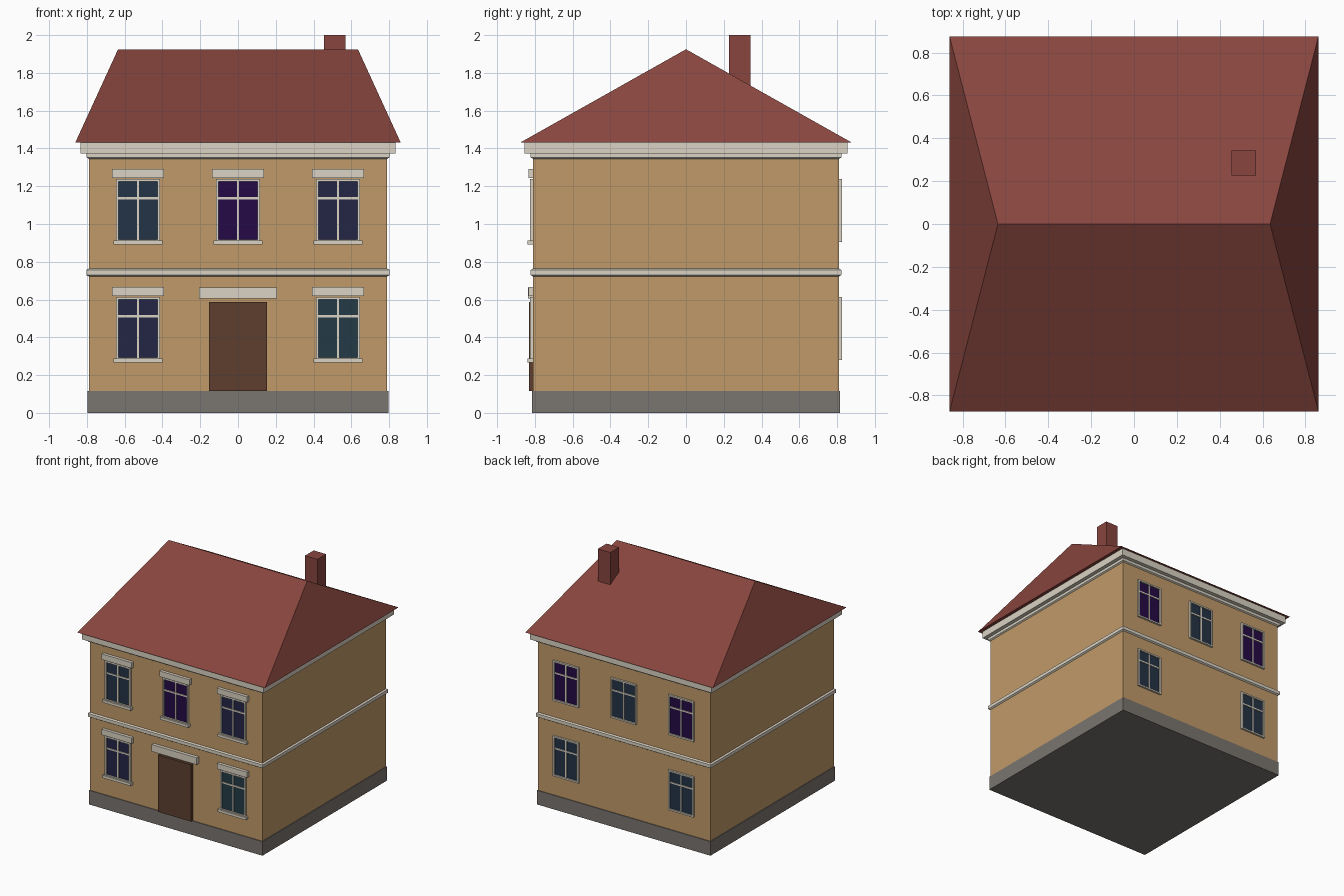
import bpy, bmesh

if "Cube" in bpy.data.objects:
    bpy.data.objects.remove(bpy.data.objects["Cube"])

WX, WY = 0.79, 0.81          # wall half sizes


def material(name, hex_value):
    """Flat colour given as sRGB hex, stored as linear."""
    m = bpy.data.materials.new(name)
    rgb = [((hex_value >> s) & 255) / 255 for s in (16, 8, 0)]
    m.diffuse_color = [c / 12.92 if c <= 0.04045 else ((c + 0.055) / 1.055) ** 2.4 for c in rgb] + [1]
    m.use_nodes = True
    m.node_tree.nodes["Principled BSDF"].inputs["Base Color"].default_value = m.diffuse_color
    return m


WALL = material("ochre plaster", 0xC09A69)
PLINTH = material("grey stone", 0x7A7570)
TRIM = material("pale trim", 0xDAD3C4)
ROOF = material("red roof", 0x88453E)
DOOR = material("brown door", 0x5D3F2F)
BLUE = material("blue glass", 0x243446)
PURPLE = material("purple glass", 0x250A47)
NAVY = material("navy glass", 0x242646)
TEAL = material("teal glass", 0x243A46)


def finish(name, bm, mat):
    bmesh.ops.recalc_face_normals(bm, faces=bm.faces)
    me = bpy.data.meshes.new(name)
    bm.to_mesh(me)
    bm.free()
    me.materials.append(mat)
    bpy.context.collection.objects.link(bpy.data.objects.new(name, me))


def add_box(bm, x, y, z):
    """Box from three (min, max) ranges."""
    for v in bmesh.ops.create_cube(bm, size=1)["verts"]:
        v.co = [r[0] + (r[1] - r[0]) * (c + 0.5) for r, c in zip((x, y, z), v.co)]


def boxes(name, mat, *ranges):
    bm = bmesh.new()
    for r in ranges:
        add_box(bm, *r)
    finish(name, bm, mat)


def rings(name, mat, sections):
    """Stack of rectangles (half x, half y, z) joined into a closed solid."""
    bm = bmesh.new()
    loops = [[bm.verts.new((sx * hx, sy * hy, z)) for sx, sy in ((-1, -1), (1, -1), (1, 1), (-1, 1))]
             for hx, hy, z in sections]
    for a, b in zip(loops, loops[1:]):
        for i in range(4):
            j = (i + 1) % 4
            bm.faces.new((a[i], a[j], b[j], b[i]))
    bm.faces.new(loops[0])
    bm.faces.new(loops[-1])
    bmesh.ops.remove_doubles(bm, verts=bm.verts, dist=1e-5)
    finish(name, bm, mat)


def band(name, mat, profile):
    rings(name, mat, [(WX + o, WY + o, z) for o, z in profile])


# body, stone base and mouldings
band("plinth", PLINTH, [(0.006, 0), (0.006, 0.117)])
band("walls", WALL, [(0, 0.117), (0, 1.36)])
band("string_course", TRIM, [(0, 0.722), (0.013, 0.73), (0.013, 0.757), (0, 0.764)])
band("cornice", TRIM, [(0, 1.345), (0.012, 1.352), (0.012, 1.374), (0.044, 1.374), (0.044, 1.432)])

# hipped roof with a ridge along x
rings("roof", ROOF, [(0.861, 0.876, 1.432), (0.635, 0, 1.925)])
boxes("chimney", ROOF, ((0.455, 0.57), (0.227, 0.342), (1.55, 2.0)))


def window(name, cx, z0, side, glass):
    """Window on the front (side -1) or back (side 1); z0 is the frame bottom."""
    def depth(d0, d1):
        return tuple(sorted((side * (WY + d0), side * (WY + d1))))
    h, w, t = 0.333, 0.117, 0.013
    z1, d = z0 + h, depth(-0.01, 0.016)
    boxes(name + "_glass", glass,
          ((cx - w + 0.005, cx + w - 0.005), depth(-0.003, 0.004), (z0 + 0.005, z1 - 0.005)))
    bars = depth(-0.005, 0.010)
    boxes(name + "_frame", TRIM,
          ((cx - w, cx - w + t), d, (z0, z1)),
          ((cx + w - t, cx + w), d, (z0, z1)),
          ((cx - w + t, cx + w - t), d, (z0, z0 + t)),
          ((cx - w + t, cx + w - t), d, (z1 - t, z1)),
          ((cx - 0.006, cx + 0.006), bars, (z0 + t, z1 - t)),
          ((cx - w + t, cx + w - t), bars, (z0 + 0.225, z0 + 0.237)))
    if side < 0:
        boxes(name + "_sill", TRIM, ((cx - 0.13, cx + 0.13), depth(-0.01, 0.028), (z0 - 0.014, z0 + 0.008)))
        boxes(name + "_lintel", TRIM, ((cx - 0.138, cx + 0.138), depth(-0.01, 0.025), (z1 + 0.006, z1 + 0.053)))


# windows, left to right in x
UP, LOW = 0.905, 0.28
for name, z0, side, row in (
        ("front_upper", UP, -1, (BLUE, PURPLE, NAVY)),
        ("front_lower", LOW, -1, (NAVY, None, TEAL)),
        ("back_upper", UP, 1, (PURPLE, BLUE, PURPLE)),
        ("back_lower", LOW, 1, (BLUE, None, BLUE))):
    for i, glass in enumerate(row):
        if glass:
            window(f"{name}_window_{i + 1}", (i - 1) * 0.529, z0, side, glass)

# front door and the slab above it
boxes("door", DOOR, ((-0.153, 0.153), (-0.832, -0.80), (0.117, 0.588)))
boxes("door_canopy", TRIM, ((-0.207, 0.207), (-0.837, -0.80), (0.605, 0.663)))
